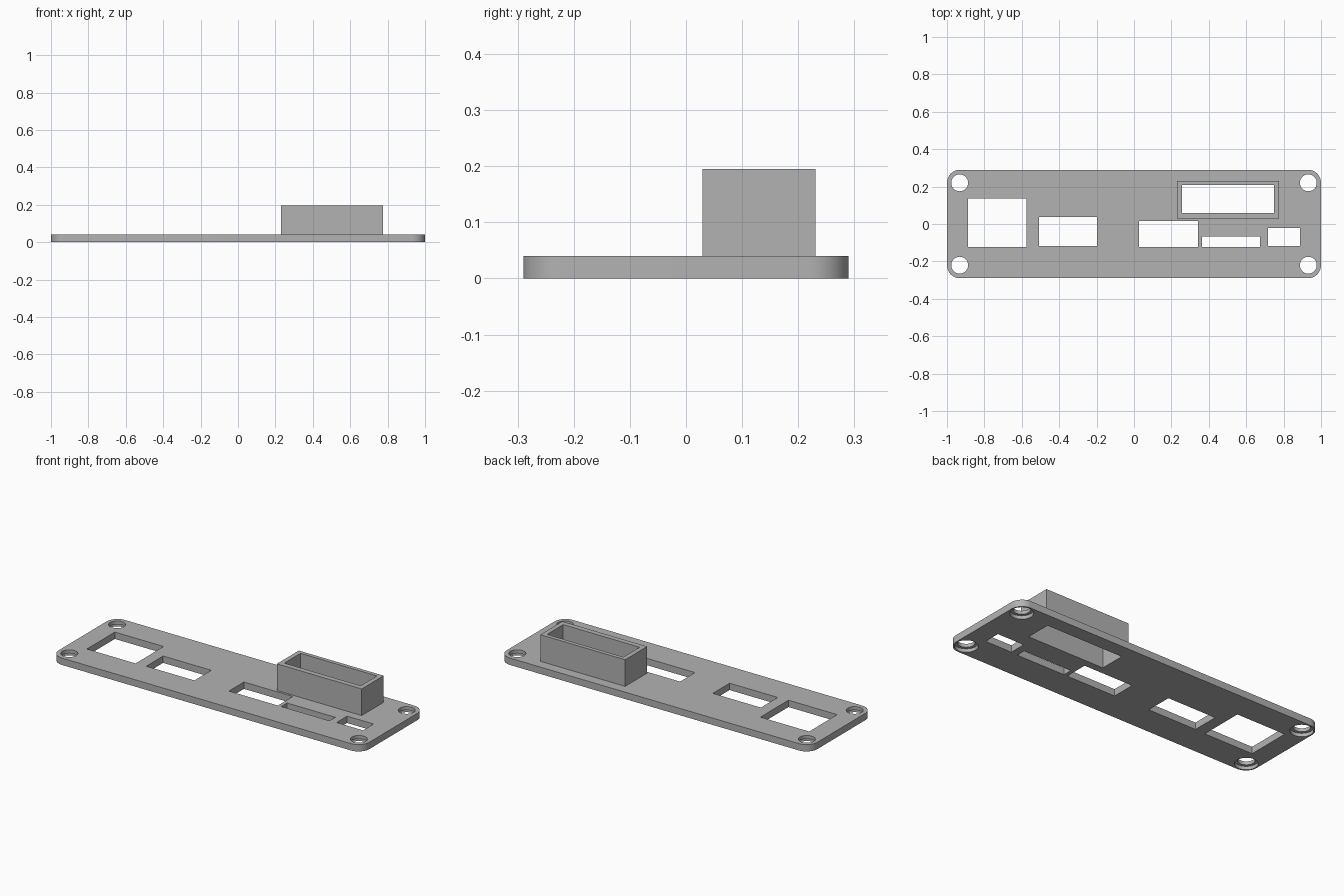
import bpy
import bmesh
from math import radians
from mathutils import Matrix, Vector

default = bpy.data.objects.get("Cube")
if default:
    bpy.data.objects.remove(default)

THICK = 0.04
HALF_Y = 0.29
TOP = 0.195

grey = bpy.data.materials.new("matte grey")
grey.use_nodes = True
colour = (0.45, 0.45, 0.45, 1)
grey.diffuse_color = colour
grey.node_tree.nodes["Principled BSDF"].inputs["Base Color"].default_value = colour


def finish(name, bm):
    mesh = bpy.data.meshes.new(name)
    bm.to_mesh(mesh)
    bm.free()
    mesh.materials.append(grey)
    obj = bpy.data.objects.new(name, mesh)
    bpy.context.collection.objects.link(obj)
    return obj


def box(name, x0, x1, y0, y1, z0, z1, radius=0):
    """Box between limits, with optional rounded vertical corners."""
    bm = bmesh.new()
    centre = Vector((x0 + x1, y0 + y1, z0 + z1)) / 2
    size = Matrix.Diagonal((x1 - x0, y1 - y0, z1 - z0, 1))
    bmesh.ops.create_cube(bm, size=1, matrix=Matrix.Translation(centre) @ size)
    if radius:
        upright = [e for e in bm.edges
                   if abs(e.verts[0].co.z - e.verts[1].co.z) > 0.001]
        bmesh.ops.bevel(bm, geom=upright, offset=radius, segments=12,
                        profile=0.5, affect='EDGES')
    return finish(name, bm)


def cylinder(name, x, y, z0, z1, radius):
    bm = bmesh.new()
    bmesh.ops.create_cone(bm, cap_ends=True, segments=48, radius1=radius,
                          radius2=radius, depth=z1 - z0,
                          matrix=Matrix.Translation((x, y, (z0 + z1) / 2)))
    return finish(name, bm)


def cut(target, cutter):
    """Subtract the cutter from the target and discard it."""
    mod = target.modifiers.new("cut", 'BOOLEAN')
    mod.operation = 'DIFFERENCE'
    mod.solver = 'EXACT'
    mod.object = cutter
    bpy.context.view_layer.objects.active = target
    bpy.ops.object.modifier_apply(modifier=mod.name)
    bpy.data.objects.remove(cutter)


# Rounded base plate and the raised rectangular sleeve
plate = box("face_plate", -1, 1, -HALF_Y, HALF_Y, 0, THICK, 0.07)
sleeve = box("raised_sleeve", 0.23, 0.776, 0.029, 0.231, THICK, TOP)

# Rectangular openings: x limits, y limits
pocket = (0.257, 0.749, 0.059, 0.208)
openings = [
    (-0.888, -0.574, -0.122, 0.136),
    (-0.508, -0.198, -0.118, 0.037),
    (0.027, 0.342, -0.122, 0.016),
    (0.364, 0.674, -0.122, -0.068),
    (0.717, 0.888, -0.118, -0.021),
    pocket,
]
for limits in openings:
    cut(plate, box("opening_cutter", *limits, -0.1, 0.3))
cut(sleeve, box("pocket_cutter", *limits, -0.1, 0.3))

# Corner screw holes, counterbored from below
for sx in (-1, 1):
    for sy in (-1, 1):
        x, y = sx * 0.932, sy * 0.22
        cut(plate, cylinder("screw_cutter", x, y, -0.1, 0.1, 0.045))
        cut(plate, cylinder("counterbore_cutter", x, y, -0.1, THICK / 2, 0.061))

# Smooth the rounded walls, keeping rims sharp
bpy.ops.object.select_all(action='DESELECT')
for obj in (plate, sleeve):
    obj.select_set(True)
bpy.context.view_layer.objects.active = plate
bpy.ops.object.shade_smooth_by_angle(angle=radians(30))
